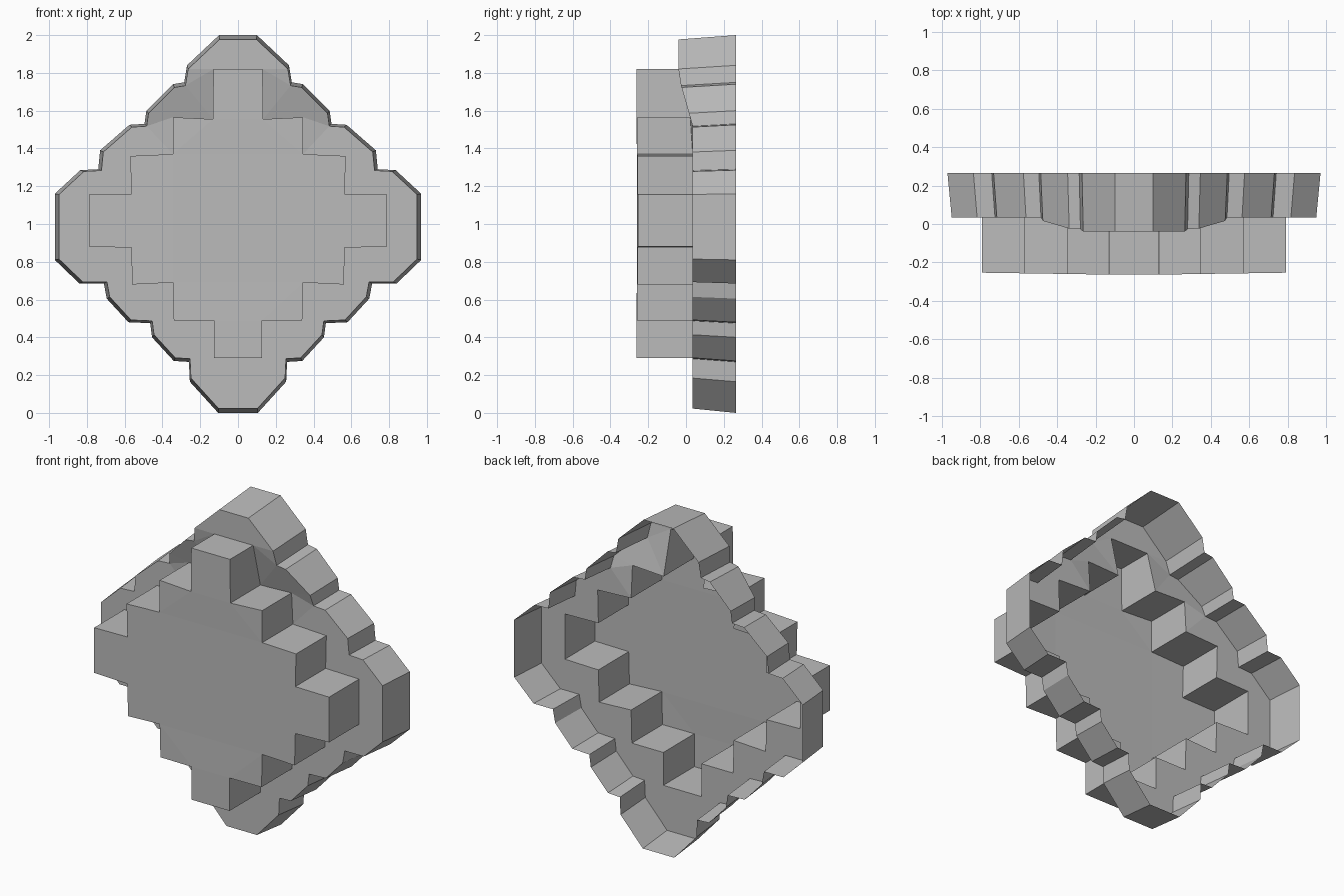
import bpy
import bmesh
from mathutils import Vector

cube = bpy.data.objects.get("Cube")
if cube:
    bpy.data.objects.remove(cube, do_unlink=True)

grey = bpy.data.materials.new("plain grey")
grey.use_nodes = True
grey.diffuse_color = (0.5, 0.5, 0.5, 1)
grey.node_tree.nodes["Principled BSDF"].inputs["Base Color"].default_value = (0.5, 0.5, 0.5, 1)

# Right halves of the two stepped outlines, top to bottom (x, z)
STEPS = [(.13, 1.82), (.133, 1.555), (.345, 1.565), (.345, 1.37), (.57, 1.36),
         (.565, 1.16), (.79, 1.155), (.79, .88), (.565, .875), (.56, .68),
         (.345, .69), (.34, .49), (.128, .49), (.128, .29)]
RIM = [(.1, 2), (.27, 1.84), (.285, 1.75), (.345, 1.74), (.485, 1.6),
       (.495, 1.53), (.575, 1.525), (.73, 1.39), (.74, 1.29), (.835, 1.285),
       (.97, 1.16), (.97, .81), (.84, .685), (.71, .685), (.695, .605),
       (.58, .48), (.465, .475), (.455, .4), (.34, .275), (.26, .27),
       (.255, .165), (.105, 0)]


def closed(half):
    return half + [(-x, z) for x, z in reversed(half)]


def flange_depth(z):
    # The flange leans forward towards the top
    return 0.035 - 0.075 * min(1, max(0, (z - 1.52) / 0.26))


def panel_depth(x, z):
    return -0.265 + 0.015 * abs(x)


def add_loop(bm, points, depth, scale=1):
    loop = []
    for x, z in points:
        x, z = x * scale, 1 + (z - 1) * scale
        loop.append(bm.verts.new((x, depth(x, z), z)))
    return loop


def wall(bm, a, b):
    for i in range(len(a)):
        j = (i + 1) % len(a)
        bm.faces.new((a[i], a[j], b[j], b[i]))


def loop_edges(bm, loop):
    return [bm.edges.get((v, loop[(i + 1) % len(loop)])) for i, v in enumerate(loop)]


def finish(bm, name):
    # Point every face out towards the front or away from the middle
    bm.normal_update()
    for face in bm.faces:
        centre = face.calc_center_median()
        n = face.normal
        if abs(n.y) > 0.5:
            inward = n.y > 0
        else:
            # Walls: sample across the notch using the outline winding
            inward = face.material_index == 1
        if inward:
            face.normal_flip()
    mesh = bpy.data.meshes.new(name)
    bm.to_mesh(mesh)
    bm.free()
    mesh.materials.append(grey)
    obj = bpy.data.objects.new(name, mesh)
    bpy.context.collection.objects.link(obj)


# Raised stepped panel with its side walls, open at the back
bm = bmesh.new()
front = add_loop(bm, closed(STEPS), panel_depth)
back = add_loop(bm, closed(STEPS), lambda x, z: flange_depth(z))
wall(bm, back, front)
bmesh.ops.triangle_fill(bm, use_beauty=True, use_dissolve=False,
                        edges=loop_edges(bm, front), normal=Vector((0, -1, 0)))
finish(bm, "stepped_panel")

# Flange around the panel and the flared outer wall
bm = bmesh.new()
inner = add_loop(bm, closed(STEPS), lambda x, z: flange_depth(z))
for i, v in enumerate(inner):
    bm.edges.new((v, inner[(i + 1) % len(inner)]))
rim_front = add_loop(bm, closed(RIM), lambda x, z: flange_depth(z), 0.977)
rim_back = add_loop(bm, closed(RIM), lambda x, z: 0.265)
wall(bm, rim_back, rim_front)
bmesh.ops.triangle_fill(bm, use_beauty=True, use_dissolve=False,
                        edges=loop_edges(bm, inner) + loop_edges(bm, rim_front),
                        normal=Vector((0, -1, 0)))
finish(bm, "flange_and_rim")
